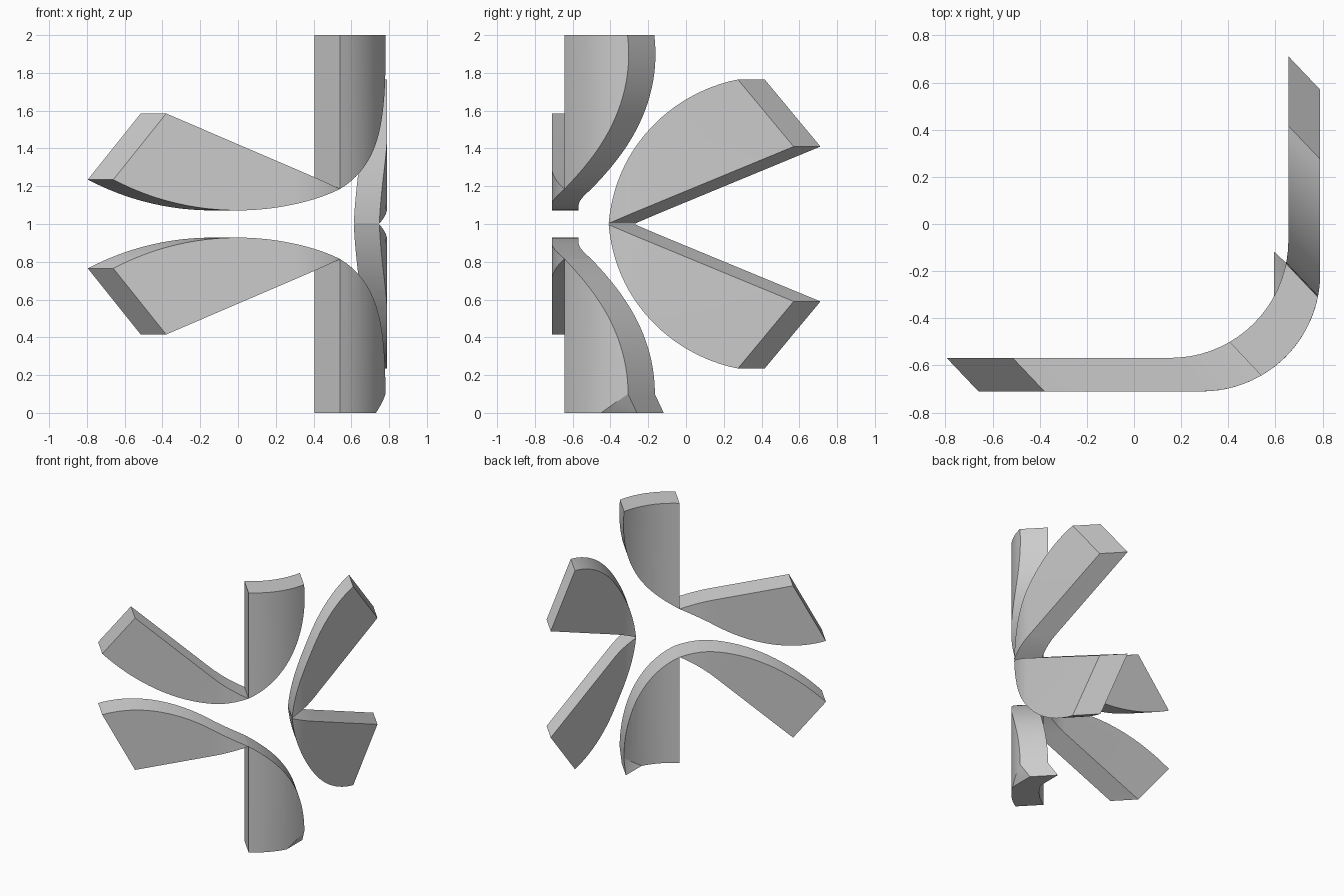
import bpy, bmesh, math
from mathutils import Vector

if "Cube" in bpy.data.objects:
    bpy.data.objects.remove(bpy.data.objects["Cube"])

R = 0.5                                   # radius of the corner bend
U0, U1 = 0.29, 0.29 + R * math.pi / 2     # bend start and end along the sheet
DEPTH = Vector((-0.135, 0.142, 0))        # diagonal thickness

grey = bpy.data.materials.new("light grey")
grey.diffuse_color = (0.6, 0.6, 0.6, 1)
grey.use_nodes = True
grey.node_tree.nodes["Principled BSDF"].inputs["Base Color"].default_value = grey.diffuse_color


def arc(a, b, sag, n=24):
    """Circular arc from a to b, bulging to the left by sag."""
    a, b = Vector(a), Vector(b)
    d = b - a
    c = d.length
    d.normalize()
    left = Vector((-d.y, d.x))
    h = 2 * math.atan(2 * sag / c)
    r = c / (2 * math.sin(h))
    pts = []
    for i in range(n + 1):
        t = -h + 2 * h * i / n
        p = (a + b) / 2 + d * r * math.sin(t) + left * r * (math.cos(t) - math.cos(h))
        pts.append((p.x, p.y))
    return pts


def bend(u, z):
    """Place a flat sheet point on the bent outer surface."""
    if u <= U0:
        return Vector((u, -0.71, z))
    if u >= U1:
        return Vector((0.79, -0.21 + u - U1, z))
    t = (u - U0) / R
    return Vector((U0 + R * math.sin(t), -0.21 - R * math.cos(t), z))


def petal(name, outline, flip=False, clipped=False):
    bm = bmesh.new()
    bm.faces.new([bm.verts.new((u, 0, 2 - z if flip else z)) for u, z in outline])
    # cut into strips so the sheet can bend
    steps = 18
    for i in range(steps + 1):
        u = U0 + (U1 - U0) * i / steps
        bmesh.ops.bisect_plane(bm, geom=bm.verts[:] + bm.edges[:] + bm.faces[:],
                               dist=1e-5, plane_co=(u, 0, 0), plane_no=(1, 0, 0))
    # edges along the clipped lower corner
    chamfer = []
    if clipped:
        chamfer = [e for e in bm.edges if all(
            abs((v.co.x - 0.826) * 0.1 - v.co.z * 0.152) < 1e-4 for v in e.verts)]
    for v in bm.verts:
        v.co = bend(v.co.x, v.co.z)
    # inward-pulled corner point
    if chamfer:
        tip = bm.verts.new((0.73, -0.26, 0))
        for e in chamfer:
            bm.faces.new((e.verts[0], e.verts[1], tip))
    bmesh.ops.recalc_face_normals(bm, faces=bm.faces[:])
    # thickness
    res = bmesh.ops.extrude_face_region(bm, geom=bm.faces[:], use_keep_orig=True)
    moved = [g for g in res["geom"] if isinstance(g, bmesh.types.BMVert)]
    bmesh.ops.translate(bm, verts=moved, vec=DEPTH)
    bmesh.ops.recalc_face_normals(bm, faces=bm.faces[:])
    me = bpy.data.meshes.new(name)
    bm.to_mesh(me)
    bm.free()
    me.materials.append(grey)
    ob = bpy.data.objects.new(name, me)
    bpy.context.collection.objects.link(ob)
    bpy.ops.object.select_all(action='DESELECT')
    ob.select_set(True)
    bpy.context.view_layer.objects.active = ob
    bpy.ops.object.shade_smooth_by_angle(angle=math.radians(25))


# outlines on the flat sheet (u, z): one straight side, one curved side
left = arc((0.552, 1.185), (-0.66, 1.235), 0.137) + [(-0.38, 1.585)]
right = arc((0.87, 1.003), (1.56, 1.765), 0.17) + [(1.855, 1.41)]
top = [(0.552, 2)] + arc((0.975, 2), (0.552, 1.185), 0.143)
bottom = [(0.552, 2), (0.826, 2)] + arc((0.978, 1.9), (0.552, 1.185), 0.115)

petal("upper_left_petal", left)
petal("lower_left_petal", left, flip=True)
petal("upper_right_petal", right)
petal("lower_right_petal", right, flip=True)
petal("top_petal", top)
petal("bottom_petal", bottom, flip=True, clipped=True)
